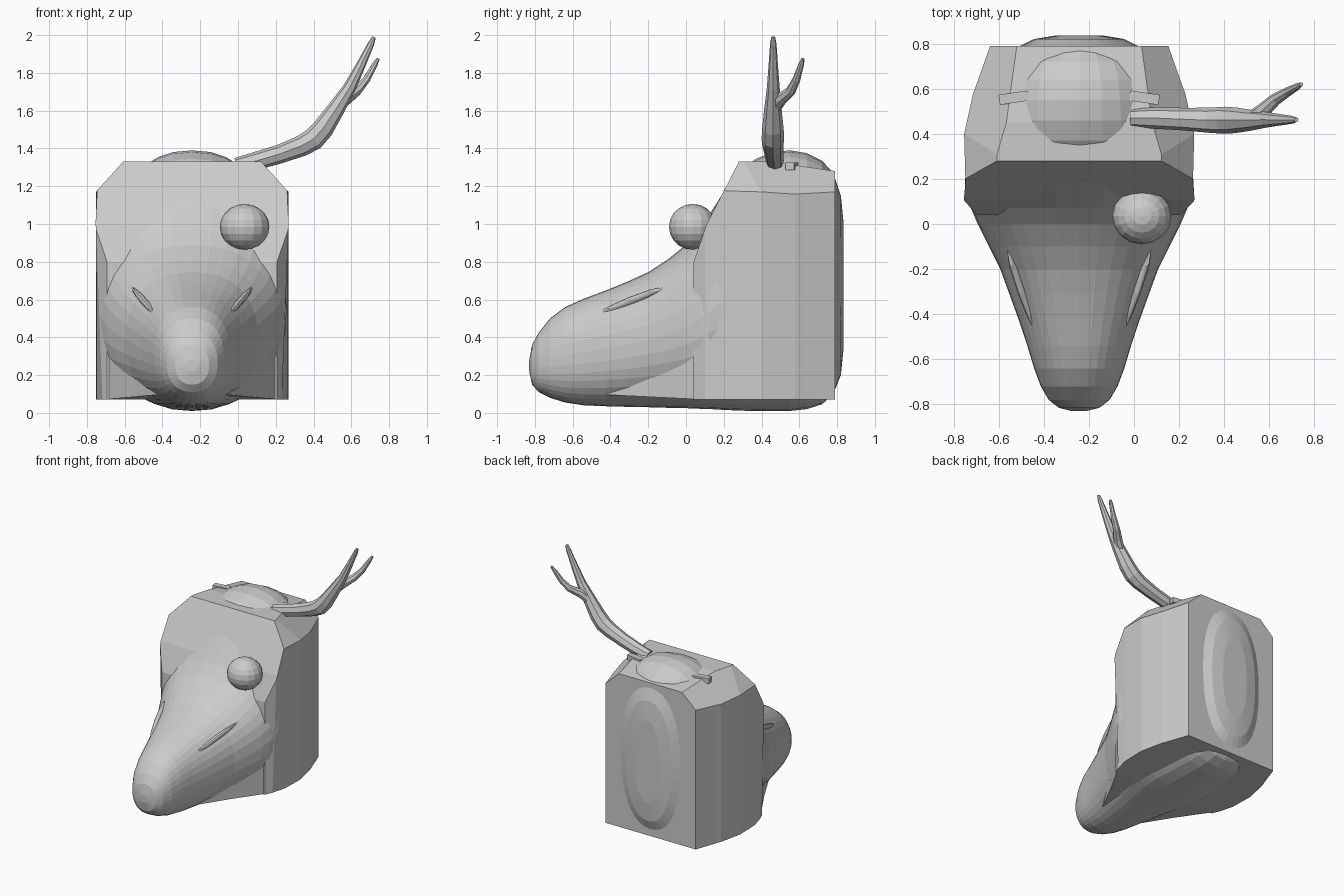
import bpy, bmesh, math
from mathutils import Vector, Matrix

old = bpy.data.objects.get("Cube")
if old:
    bpy.data.objects.remove(old, do_unlink=True)

CX = -0.243  # symmetry line of the head

grey = bpy.data.materials.new("plain_grey")
grey.use_nodes = True
grey.diffuse_color = (0.6, 0.6, 0.6, 1)
grey.node_tree.nodes["Principled BSDF"].inputs["Base Color"].default_value = (0.6, 0.6, 0.6, 1)


def finish(name, bm, location=(0, 0, 0)):
    bmesh.ops.recalc_face_normals(bm, faces=bm.faces)
    mesh = bpy.data.meshes.new(name)
    bm.to_mesh(mesh)
    bm.free()
    mesh.materials.append(grey)
    obj = bpy.data.objects.new(name, mesh)
    obj.location = location
    bpy.context.collection.objects.link(obj)
    return obj


def loft(bm, rings):
    loops = [[bm.verts.new(p) for p in ring] for ring in rings]
    n = len(loops[0])
    for a, b in zip(loops, loops[1:]):
        for i in range(n):
            j = (i + 1) % n
            bm.faces.new((a[i], a[j], b[j], b[i]))
    bm.faces.new(loops[0])
    bm.faces.new(loops[-1])


def prism(bm, half, low, high):
    """Upright solid from a half outline of (half width, y)."""
    outline = half + [(-x, y) for x, y in reversed(half)]
    loft(bm, [[(x, y, f(y)) for x, y in outline] for f in (low, high)])


def cut(bm, point, normal):
    """Slice away the side the normal points to and close the hole."""
    geom = bm.verts[:] + bm.edges[:] + bm.faces[:]
    bmesh.ops.bisect_plane(bm, geom=geom, plane_co=point, plane_no=normal, clear_outer=True)
    bmesh.ops.holes_fill(bm, edges=[e for e in bm.edges if e.is_boundary], sides=0)


# Long-nosed inner head: y, bottom, top, half width
SECTIONS = [
    (-.83, .22, .28, .03), (-.815, .15, .36, .09), (-.78, .11, .425, .135),
    (-.72, .08, .50, .17), (-.64, .055, .56, .20), (-.54, .04, .605, .23),
    (-.42, .035, .65, .27), (-.31, .032, .695, .31), (-.2, .03, .745, .35),
    (-.1, .027, .81, .40), (0, .025, .89, .45), (.07, .022, .97, .48),
    (.13, .02, 1.06, .50), (.2, .016, 1.17, .50), (.28, .012, 1.28, .49),
    (.37, .01, 1.345, .48), (.46, .01, 1.38, .47), (.55, .01, 1.39, .46),
    (.64, .02, 1.375, .44), (.72, .045, 1.335, .39), (.78, .1, 1.27, .28),
    (.82, .2, 1.15, .2), (.835, .35, 1.0, .11),
]


def arc(value, power=2.3):
    return math.copysign(abs(value) ** (2 / power), value)


bm = bmesh.new()
rings = []
for y, low, high, width in SECTIONS:
    angles = [2 * math.pi * i / 36 for i in range(36)]
    rings.append([(width * arc(math.cos(a)), y,
                   (low + high) / 2 + (high - low) / 2 * arc(math.sin(a))) for a in angles])
loft(bm, rings)
finish("inner_head", bm, (CX, 0, 0))

# Faceted hood around the back of the head
bm = bmesh.new()
prism(bm, [(.395, .79), (.455, .62), (.47, .58), (.51, .4), (.505, .21), (.475, .1), (.45, .04)],
      lambda y: .07, lambda y: 1.33)
cut(bm, (0, .03, .77), (0, -.23, .08))
cut(bm, (0, .11, 1.0), (0, -.33, .17))
cut(bm, (0, .45, 1.33), (0, .05, .34))
for s in (1, -1):
    cut(bm, (s * .51, .4, 1.17), (s * .16, 0, .145))
    cut(bm, (s * .51, .4, 1.17), (s * .39, .115, .42))
for v in bm.verts:
    if v.co.y < .15 and v.co.z > .85:
        v.co.x *= 1.07
finish("hood", bm, (CX, 0, 0))

# Hood skirt that narrows under the jaw
bm = bmesh.new()
prism(bm, [(.47, .1), (.44, .04), (.30, -.2), (.18, -.43)],
      lambda y: .07 + max(0, .1 - y) * .05, lambda y: .47 + y * .6)
finish("jaw_skirt", bm, (CX, 0, 0))

# Narrow lids on the muzzle and small nubs on the crown
for side, s in (("left", 1), ("right", -1)):
    start, end = Vector((s * .33, -.12, .68)), Vector((s * .2, -.49, .53))
    along = (end - start).normalized()
    out = Vector((s * .6, 0, .8))
    out = (out - along * out.dot(along)).normalized()
    turn = Matrix((along, out, along.cross(out))).transposed().to_4x4()
    bm = bmesh.new()
    bmesh.ops.create_uvsphere(bm, u_segments=8, v_segments=6, radius=1)
    bmesh.ops.scale(bm, vec=(.21, .025, .018), verts=bm.verts)
    bmesh.ops.transform(bm, matrix=turn, verts=bm.verts)
    centre = (start + end) / 2 - out * .02
    finish(side + "_lid", bm, centre + Vector((CX, 0, 0)))

    bm = bmesh.new()
    bmesh.ops.create_cube(bm, size=1)
    bmesh.ops.scale(bm, vec=(.13, .045, .04), verts=bm.verts)
    bmesh.ops.rotate(bm, matrix=Matrix.Rotation(s * -.15, 3, "Z"), verts=bm.verts)
    finish(side + "_crown_nub", bm, (CX + s * .29, .56, 1.305))

# Single round eye
bm = bmesh.new()
bmesh.ops.create_uvsphere(bm, u_segments=16, v_segments=10, radius=.125)
bmesh.ops.scale(bm, vec=(1.05, 1, .97), verts=bm.verts)
finish("left_eye", bm, (.035, .035, .985))

# Forked antler made of tapered tubes
curve = bpy.data.curves.new("left_antler", "CURVE")
curve.dimensions = "3D"
curve.bevel_depth = 1
curve.bevel_resolution = 2
curve.use_fill_caps = True
curve.materials.append(grey)
BRANCHES = [
    [(-.01, .47, 1.31, .04), (.1, .47, 1.335, .048), (.22, .465, 1.37, .05), (.34, .46, 1.415, .056),
     (.4, .46, 1.45, .06), (.45, .46, 1.505, .057), (.52, .46, 1.61, .046), (.59, .462, 1.72, .034),
     (.65, .462, 1.84, .025), (.705, .462, 1.955, .017), (.72, .462, 1.99, .01)],
    [(.51, .465, 1.6, .03), (.57, .5, 1.66, .034), (.63, .555, 1.705, .027), (.68, .585, 1.765, .021),
     (.725, .61, 1.845, .015), (.742, .62, 1.875, .009)],
]
for points in BRANCHES:
    spline = curve.splines.new("POLY")
    spline.points.add(len(points) - 1)
    spline.use_smooth = False
    for p, (x, y, z, r) in zip(spline.points, points):
        p.co = (x, y, z, 1)
        p.radius = r
antler = bpy.data.objects.new("left_antler", curve)
bpy.context.collection.objects.link(antler)
bpy.ops.object.select_all(action="DESELECT")
antler.select_set(True)
bpy.context.view_layer.objects.active = antler
bpy.ops.object.convert(target="MESH")
